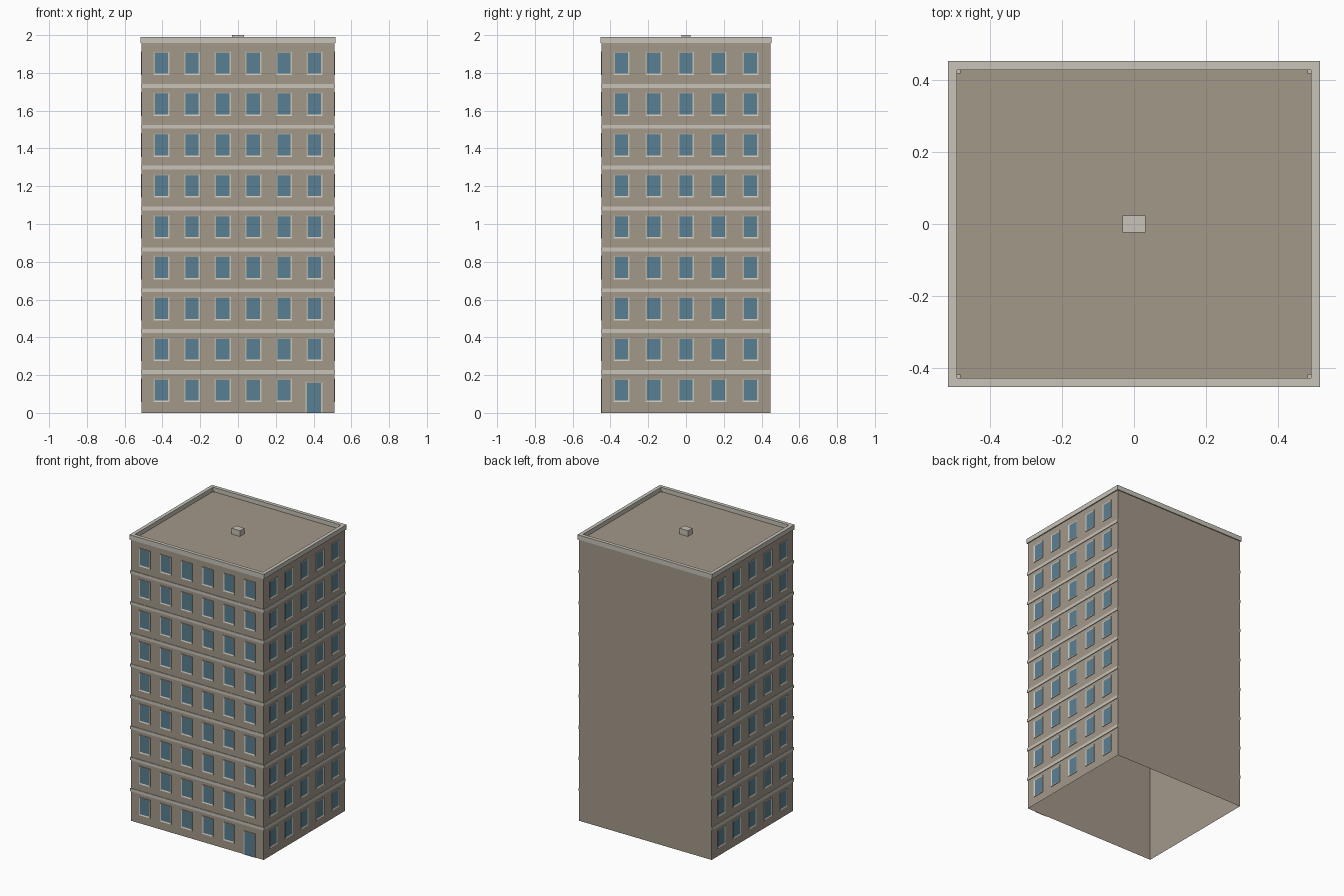
import bpy, bmesh, math
from mathutils import Matrix, Vector

cube = bpy.data.objects.get("Cube")
if cube:
    bpy.data.objects.remove(cube)


def material(name, rgb):
    m = bpy.data.materials.new(name)
    m.use_nodes = True
    m.diffuse_color = (*rgb, 1)
    m.node_tree.nodes["Principled BSDF"].inputs["Base Color"].default_value = (*rgb, 1)
    return m


WALL, TRIM, GLASS = range(3)
MATERIALS = [material("wall_taupe", (0.366, 0.314, 0.254)),
             material("trim_cream", (0.578, 0.546, 0.479)),
             material("glass_blue", (0.102, 0.216, 0.287))]

HALF_X, HALF_Y = 0.510, 0.4465
FLOORS, STOREY = 9, 0.2164
ROOF, PARAPET_TOP = 1.96, 1.99


def box(bm, lo, hi, mat, open_side=None):
    """Add a box between two corners, optionally without the face pointing along open_side."""
    lo, hi = Vector(lo), Vector(hi)
    size = hi - lo
    mtx = Matrix.Translation((lo + hi) / 2) @ Matrix.Diagonal((*size, 1))
    verts = bmesh.ops.create_cube(bm, size=1, matrix=mtx)["verts"]
    faces = list({f for v in verts for f in v.link_faces})
    for f in faces:
        f.material_index = mat
        f.normal_update()
    if open_side:
        hidden = [f for f in faces if f.normal.dot(Vector(open_side)) > 0.9]
        faces = [f for f in faces if f not in hidden]
        bmesh.ops.delete(bm, geom=hidden, context="FACES_ONLY")
    return faces


def facing(faces, direction):
    return [f for f in faces if f.normal.dot(Vector(direction)) > 0.9]


def finish(bm, name, matrix=Matrix()):
    mesh = bpy.data.meshes.new(name)
    bm.transform(matrix)
    bm.to_mesh(mesh)
    bm.free()
    for m in MATERIALS:
        mesh.materials.append(m)
    obj = bpy.data.objects.new(name, mesh)
    bpy.context.collection.objects.link(obj)
    return obj


def framed_panel(bm, x, z0, z1, width, rim, to_ground=False):
    """Raised frame with a sunken pane, on a wall that faces -y."""
    faces = box(bm, (x - width / 2, -0.004, z0), (x + width / 2, 0, z1), TRIM, (0, 1, 0))
    pane = facing(faces, (0, -1, 0))
    bmesh.ops.inset_region(bm, faces=pane, thickness=rim, depth=-0.003, use_even_offset=True)
    pane[0].material_index = GLASS
    if to_ground:
        for v in pane[0].verts:
            if v.co.z < (z0 + z1) / 2:
                v.co.z = z0


# Wall shell, open underneath
bm = bmesh.new()
box(bm, (-HALF_X, -HALF_Y, 0), (HALF_X, HALF_Y, 1.9585), WALL, (0, 0, -1))
finish(bm, "walls")

# Parapet with sunken roof deck
bm = bmesh.new()
faces = box(bm, (-0.517, -0.4535, 1.957), (0.517, 0.4535, PARAPET_TOP), TRIM)
deck = facing(faces, (0, 0, 1))
bmesh.ops.inset_region(bm, faces=deck, thickness=0.025, use_even_offset=True)
ring = bmesh.ops.extrude_discrete_faces(bm, faces=deck)["faces"]
bmesh.ops.translate(bm, verts=list(ring[0].verts), vec=(0, 0, ROOF - PARAPET_TOP))
ring[0].material_index = WALL
finish(bm, "parapet_and_roof")

# Small blocks in the roof corners
bm = bmesh.new()
for sx in (-1, 1):
    for sy in (-1, 1):
        cx, cy = sx * 0.487, sy * 0.4235
        box(bm, (cx - 0.005, cy - 0.005, ROOF), (cx + 0.005, cy + 0.005, ROOF + 0.006), TRIM)
finish(bm, "roof_corner_blocks")

# Roof vent
bm = bmesh.new()
box(bm, (-0.032, -0.024, ROOF), (0.032, 0.024, 2.0), TRIM)
finish(bm, "roof_vent")

# Decorated facades: name, turn, distance, band half width, columns, spacing
FACADES = [("front", 0, HALF_Y, HALF_X + 0.004, 6, 0.162),
           ("left", 90, HALF_X, HALF_Y, 5, 0.171),
           ("right", -90, HALF_X, HALF_Y, 5, 0.171)]

for name, turn, dist, half, columns, spacing in FACADES:
    place = Matrix.Rotation(math.radians(turn), 4, "Z") @ Matrix.Translation((0, -dist, 0))

    # Storey bands
    bm = bmesh.new()
    for k in range(1, FLOORS):
        z = k * STOREY
        box(bm, (-half, -0.004, z - 0.0105), (half, 0, z + 0.0105), TRIM, (0, 1, 0))
    finish(bm, name + "_bands", place)

    # Windows, leaving the doorway free
    bm = bmesh.new()
    for k in range(FLOORS):
        for i in range(columns):
            if name == "front" and k == 0 and i == columns - 1:
                continue
            z = 0.12 + k * STOREY
            framed_panel(bm, (i - (columns - 1) / 2) * spacing, z - 0.063, z + 0.063, 0.086, 0.008)
    finish(bm, name + "_windows", place)

# Entrance door
bm = bmesh.new()
framed_panel(bm, 0.402, 0, 0.165, 0.092, 0.008, to_ground=True)
finish(bm, "front_door", Matrix.Translation((0, -HALF_Y, 0)))
